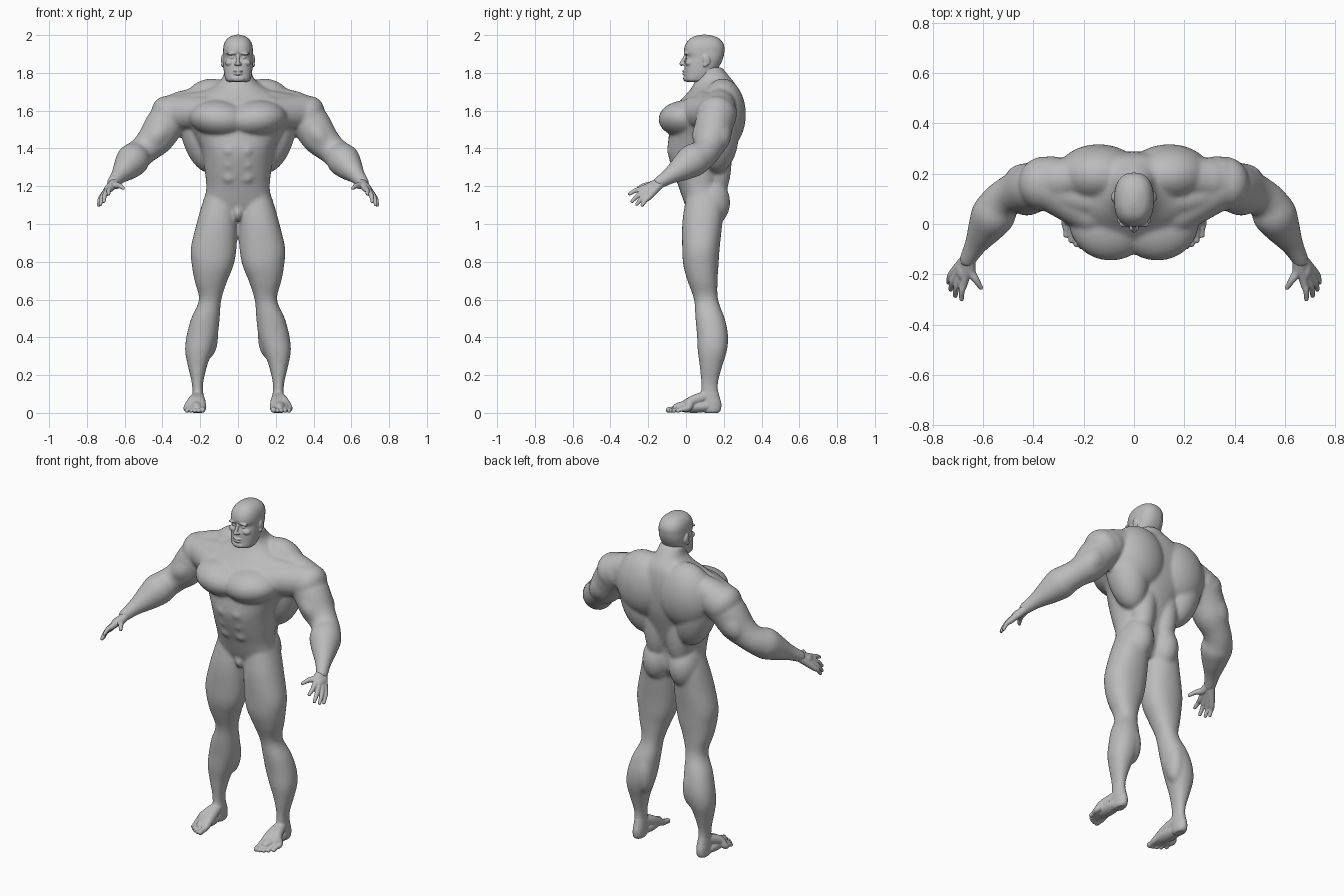
import bpy, bmesh, math
from mathutils import Matrix, Vector

cube = bpy.data.objects.get("Cube")
if cube:
    bpy.data.objects.remove(cube, do_unlink=True)

grey = bpy.data.materials.new("plain grey")
grey.use_nodes = True
grey.diffuse_color = (0.5, 0.5, 0.5, 1)
grey.node_tree.nodes["Principled BSDF"].inputs["Base Color"].default_value = grey.diffuse_color


def spline(rows, steps=6):
    """Smooth rows of numbers with a Catmull-Rom curve."""
    out = []
    last = len(rows) - 1
    for i in range(last):
        quad = (rows[max(i - 1, 0)], rows[i], rows[i + 1], rows[min(i + 2, last)])
        for s in range(steps):
            t = s / steps
            out.append([b + t * (c - a) / 2 + t * t * (a - 2.5 * b + 2 * c - d / 2)
                        + t ** 3 * (1.5 * (b - c) + (d - a) / 2)
                        for a, b, c, d in zip(*quad)])
    return out + [list(rows[-1])]


def skin(bm, rings):
    """Closed surface through rings of points."""
    loops = [[bm.verts.new(p) for p in ring] for ring in rings]
    n = len(loops[0])
    for low, high in zip(loops, loops[1:]):
        for i in range(n):
            j = (i + 1) % n
            bm.faces.new((low[i], low[j], high[j], high[i]))
    bm.faces.new(loops[0][::-1])
    bm.faces.new(loops[-1])


def stack(bm, rows, power=2.2, sides=40):
    """Horizontal sections: height, inner x, outer x, front y, back y."""
    rings = []
    for z, x0, x1, y0, y1 in spline(rows):
        ring = []
        for i in range(sides):
            a = math.tau * i / sides
            c, s = (math.copysign(abs(v) ** (2 / power), v) for v in (math.cos(a), math.sin(a)))
            ring.append(((x0 + x1 + (x1 - x0) * c) / 2, (y0 + y1 + (y1 - y0) * s) / 2, z))
        rings.append(ring)
    skin(bm, rings)


def blob(bm, centre, radii, tilt=0, axis='Y'):
    m = (Matrix.Translation(centre) @ Matrix.Rotation(math.radians(tilt), 4, axis)
         @ Matrix.Diagonal((*radii, 1)))
    bmesh.ops.create_uvsphere(bm, u_segments=32, v_segments=20, radius=1, matrix=m)


def tube(bm, rows, sides=24):
    """Round limb through points with radii, with round ends."""
    path = spline(rows)
    pts = [Vector(p[:3]) for p in path]
    rings = []
    for i, p in enumerate(pts):
        way = pts[min(i + 1, len(pts) - 1)] - pts[max(i - 1, 0)]
        turn = way.to_track_quat('Z', 'Y')
        r = path[i][3]
        rings.append([p + turn @ Vector((r * math.cos(math.tau * k / sides),
                                         r * math.sin(math.tau * k / sides), 0))
                      for k in range(sides)])
    skin(bm, rings)
    for end in (0, -1):
        blob(bm, pts[end], [path[end][3]] * 3)


def mirror(bm):
    copy = bmesh.ops.duplicate(bm, geom=bm.verts[:] + bm.edges[:] + bm.faces[:])["geom"]
    verts = [g for g in copy if isinstance(g, bmesh.types.BMVert)]
    bmesh.ops.scale(bm, vec=(-1, 1, 1), verts=verts)


def finish(bm, name, voxel, smooth):
    """Fuse all pieces into one smooth skin."""
    bmesh.ops.recalc_face_normals(bm, faces=bm.faces[:])
    mesh = bpy.data.meshes.new(name)
    bm.to_mesh(mesh)
    bm.free()
    mesh.materials.append(grey)
    ob = bpy.data.objects.new(name, mesh)
    bpy.context.collection.objects.link(ob)
    fuse = ob.modifiers.new("fuse", 'REMESH')
    fuse.mode = 'VOXEL'
    fuse.voxel_size = voxel
    fuse.use_smooth_shade = True
    soft = ob.modifiers.new("soften", 'SMOOTH')
    soft.factor = 0.5
    soft.iterations = smooth
    bpy.context.view_layer.update()
    done = bpy.data.meshes.new_from_object(ob.evaluated_get(bpy.context.evaluated_depsgraph_get()))
    ob.modifiers.clear()
    ob.data = done
    if not done.materials:
        done.materials.append(grey)


# Body: left half first, mirrored, then the trunk
body = bmesh.new()
stack(body, [(.04, .184, .242, .08, .175), (.1, .184, .242, .078, .172),
             (.16, .184, .245, .08, .17),
             (.25, .163, .266, .072, .193), (.33, .133, .28, .062, .217),
             (.41, .108, .272, .058, .223), (.5, .097, .248, .05, .205),
             (.6, .088, .207, .042, .17), (.7, .056, .23, .008, .167),
             (.78, .024, .244, -.014, .172), (.87, .008, .25, -.02, .178),
             (1.0, .004, .22, -.02, .192), (1.1, .01, .192, -.007, .2),
             (1.18, .03, .165, .01, .18)])
blob(body, (.147, .07, .6), (.035, .026, .045))            # kneecap
blob(body, (.155, .16, .41), (.05, .06, .12))              # calf muscle
blob(body, (.088, .126, 1.115), (.087, .108, .13))         # buttock
blob(body, (.093, .006, 1.555), (.165, .152, .1), -6)      # chest muscle
tube(body, [(.17, .045, 1.59, .085), (.33, .145, 1.59, .095)])
tube(body, [(.06, .1, 1.68, .05), (.18, .1, 1.635, .07), (.31, .14, 1.6, .085)])
blob(body, (.19, .165, 1.485), (.112, .115, .22), 14)      # side back muscle
blob(body, (.14, .195, 1.58), (.17, .122, .19))            # shoulder blade
blob(body, (.075, .15, 1.34), (.078, .092, .23))           # lower back
tube(body, [(.03, .19, 1.72, .06), (.17, .19, 1.667, .072), (.3, .175, 1.615, .088)])
blob(body, (.362, .16, 1.575), (.09, .108, .108), 35)      # shoulder cap
tube(body, [(.33, .17, 1.59, .1), (.385, .15, 1.53, .102), (.435, .135, 1.455, .095),
            (.49, .115, 1.4, .079), (.53, .085, 1.365, .079), (.56, .035, 1.335, .088),
            (.592, -.02, 1.297, .071), (.63, -.085, 1.255, .045), (.66, -.14, 1.22, .034)])
blob(body, (.425, .095, 1.47), (.06, .062, .1), -38)       # upper arm front
blob(body, (.425, .18, 1.485), (.07, .062, .11), -38)      # upper arm back
for z in (1.25, 1.32, 1.39):                               # stomach muscles
    blob(body, (.045, -.066 + (1.39 - z) * .27, z), (.042, .035, .038))
mirror(body)
trunk = [(1.03, .09, .03, .15), (1.1, .17, -.005, .185), (1.2, .168, -.04, .19),
         (1.28, .176, -.07, .217), (1.38, .19, -.097, .25), (1.46, .225, -.092, .273),
         (1.55, .275, -.08, .285), (1.62, .28, -.06, .288), (1.68, .23, -.005, .282),
         (1.73, .135, .035, .268), (1.775, .082, .05, .235), (1.83, .07, .05, .19)]
stack(body, [(z, -w, w, f, b) for z, w, f, b in trunk])
blob(body, (0, .03, 1.06), (.028, .04, .045))
finish(body, "body", .007, 22)

# Head with face
head = bmesh.new()
skull = [(1.752, .045, .01, .09), (1.762, .064, -.008, .12), (1.8, .074, -.008, .155),
         (1.85, .078, -.006, .185), (1.883, .079, .002, .198), (1.91, .079, -.011, .203),
         (1.94, .077, -.007, .203), (1.967, .068, .008, .19), (1.987, .05, .03, .167),
         (1.998, .026, .06, .135), (2.002, .008, .085, .11)]
blob(head, (.032, -.001, 1.903), (.03, .012, .008), 6)     # brow
blob(head, (.031, .016, 1.881), (.014, .017, .009))        # eye
blob(head, (.042, .018, 1.853), (.026, .022, .018))        # cheekbone
blob(head, (.011, -.015, 1.846), (.008, .011, .007))       # nostril
blob(head, (.081, .108, 1.868), (.009, .02, .03), 15, 'X') # ear
blob(head, (.083, .1, 1.843), (.007, .011, .012))          # ear lobe
mirror(head)
stack(head, [(z, -w, w, f, b) for z, w, f, b in skull], 2.4)
tube(head, [(0, .0, 1.895, .008), (0, -.014, 1.868, .009), (0, -.024, 1.848, .011)])
for z, wide in ((1.809, .027), (1.794, .023)):             # lips
    blob(head, (0, -.008, z), (wide, .012, .006))
blob(head, (0, -.002, 1.77), (.036, .013, .017))           # chin
finish(head, "head", .0035, 5)

# Hands and feet
for side in ("left", "right"):
    hand = bmesh.new()
    wrist = (.652, -.125, 1.227, .026)
    for knuckle, tip in (((.675, -.232, 1.186), (.685, -.298, 1.16)),
                         ((.693, -.225, 1.172), (.71, -.285, 1.12)),
                         ((.708, -.21, 1.158), (.728, -.26, 1.105)),
                         ((.718, -.193, 1.146), (.737, -.232, 1.1))):
        bend = [(a + b) / 2 + lift for a, b, lift in zip(knuckle, tip, (.004, 0, .005))]
        tube(hand, [wrist, (*knuckle, .0165), (*bend, .0125), (*tip, .0095)])
    tube(hand, [wrist, (.65, -.185, 1.205, .021), (.628, -.222, 1.203, .014),
                (.608, -.253, 1.19, .0095)])
    blob(hand, (.682, -.18, 1.192), (.03, .045, .022), 45)
    foot = bmesh.new()
    for i in range(5):
        x = .188 + .0205 * i
        tip = -.092 + .003 * i * i
        fat = .0155 if i == 0 else .0115
        tube(foot, [(.212, .115, .09, .029), ((x + .212) / 2, .03, .06, .028),
                    (x, tip + .055, .027, .019), (x, tip + .02, .018, fat),
                    (x, tip, fat, fat)])
    stack(foot, [(.0, .19, .237, .1, .17), (.015, .182, .244, .08, .184),
                 (.05, .18, .245, .07, .187), (.09, .182, .243, .073, .176),
                 (.13, .187, .24, .083, .166)])            # heel and ankle
    blob(foot, (.218, .04, .033), (.042, .11, .033))       # sole
    for bm, name in ((hand, "hand"), (foot, "foot")):
        if side == "right":
            bmesh.ops.scale(bm, vec=(-1, 1, 1), verts=bm.verts[:])
        finish(bm, side + "_" + name, .0035, 5)
